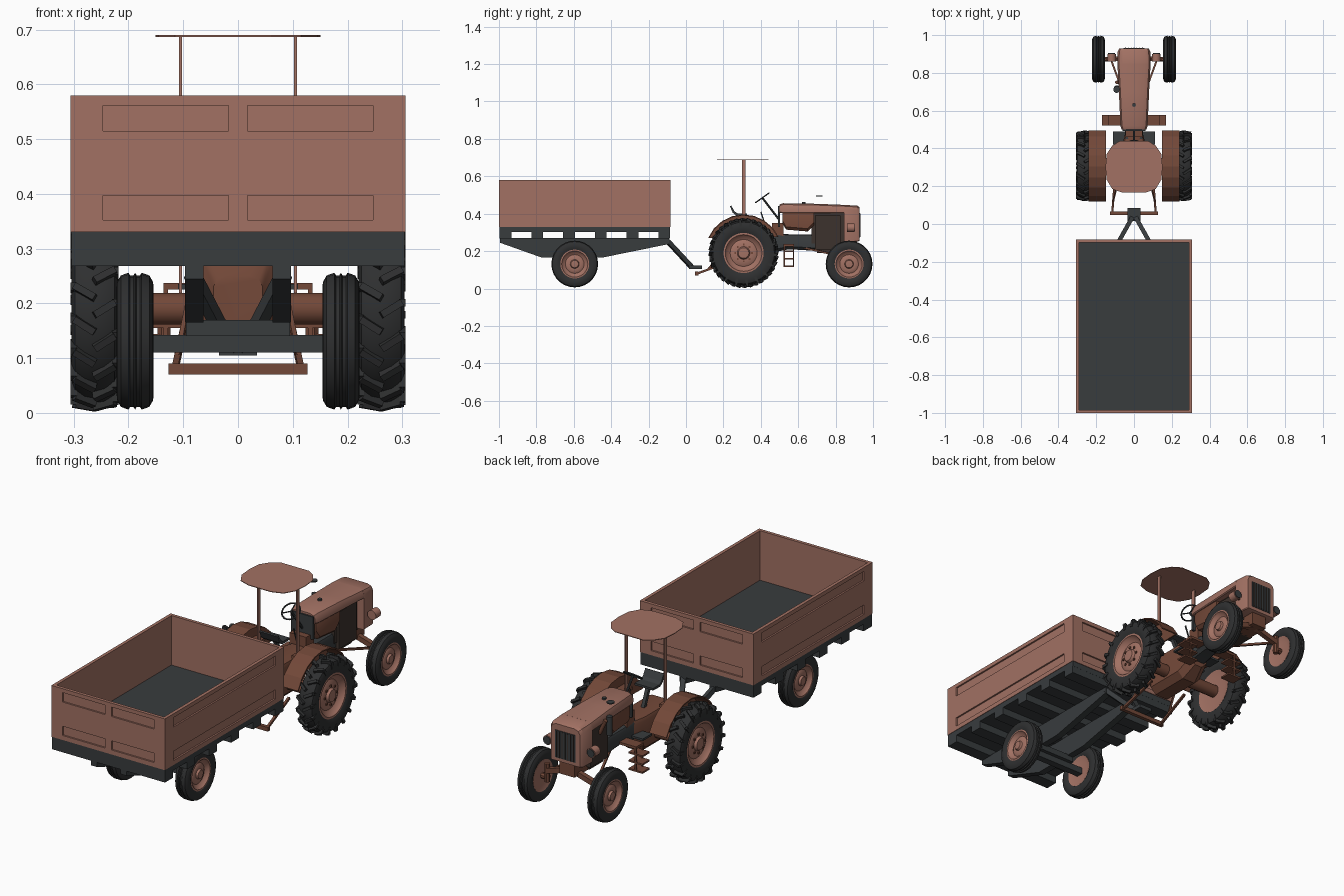
import bpy, bmesh, math
from mathutils import Matrix, Vector

if "Cube" in bpy.data.objects:
    bpy.data.objects.remove(bpy.data.objects["Cube"])


def material(name, rgb):
    m = bpy.data.materials.new(name)
    m.diffuse_color = (*rgb, 1)
    m.use_nodes = True
    m.node_tree.nodes["Principled BSDF"].inputs["Base Color"].default_value = m.diffuse_color
    return m


RED = material("faded_red", (0.36, 0.165, 0.125))
RUST = material("dark_rust", (0.17, 0.065, 0.04))
DARK = material("dark_grey", (0.04, 0.045, 0.048))
TYRE = material("rubber", (0.028, 0.029, 0.03))
ENGINE = material("engine_brown", (0.045, 0.032, 0.026))


def finish(name, bm, mat, smooth=None):
    bmesh.ops.remove_doubles(bm, verts=bm.verts, dist=1e-5)
    bmesh.ops.recalc_face_normals(bm, faces=bm.faces)
    me = bpy.data.meshes.new(name)
    bm.to_mesh(me)
    bm.free()
    me.materials.append(mat)
    ob = bpy.data.objects.new(name, me)
    bpy.context.collection.objects.link(ob)
    if smooth:
        bpy.ops.object.select_all(action='DESELECT')
        ob.select_set(True)
        bpy.context.view_layer.objects.active = ob
        bpy.ops.object.shade_smooth_by_angle(angle=math.radians(smooth))
    return ob


def add_box(bm, x0, x1, y0, y1, z0, z1):
    m = Matrix.Translation(((x0 + x1) / 2, (y0 + y1) / 2, (z0 + z1) / 2))
    bmesh.ops.create_cube(bm, size=1, matrix=m @ Matrix.Diagonal((abs(x1 - x0), y1 - y0, z1 - z0, 1)))


def boxes(name, mat, *dims):
    bm = bmesh.new()
    for d in dims:
        add_box(bm, *d)
    return finish(name, bm, mat)


def bar(name, a, b, r, mat, sides=4):
    """Square or round bar between two points."""
    a, b = Vector(a), Vector(b)
    bm = bmesh.new()
    m = Matrix.Translation((a + b) / 2) @ (b - a).to_track_quat('Z', 'Y').to_matrix().to_4x4()
    m = m @ Matrix.Rotation(math.pi / sides, 4, 'Z')
    bmesh.ops.create_cone(bm, cap_ends=True, segments=sides, radius1=r, radius2=r, depth=(b - a).length, matrix=m)
    return finish(name, bm, mat, 40 if sides > 6 else None)


def lathe(name, profile, centre, s, mat, seg=28):
    """Turn a closed (x, radius) profile around an axle; s mirrors it."""
    bm = bmesh.new()
    vs = [bm.verts.new((centre[0] + s * x, centre[1], centre[2] + r)) for x, r in profile]
    es = [bm.edges.new((vs[i - 1], vs[i])) for i in range(len(vs))]
    bmesh.ops.spin(bm, geom=vs + es, cent=centre, axis=(1, 0, 0), angle=math.tau, steps=seg, use_duplicate=False)
    return finish(name, bm, mat, 35)


def extrude_yz(name, pts, x0, x1, mat):
    bm = bmesh.new()
    f = bm.faces.new([bm.verts.new((x0, y, z)) for y, z in pts])
    g = bmesh.ops.extrude_face_region(bm, geom=[f])['geom']
    bmesh.ops.translate(bm, vec=(x1 - x0, 0, 0), verts=[v for v in g if isinstance(v, bmesh.types.BMVert)])
    return finish(name, bm, mat)


def loft(name, sections, mat, top=0.02, low=0.004):
    """Chamfered box sections (y, half width, z low, z high) joined along y."""
    bm = bmesh.new()
    rings = []
    for y, w, z0, z1 in sections:
        half = [(w - low, z0), (w, z0 + low), (w, z1 - top), (w - top * .35, z1 - top * .3), (w - top * 1.2, z1)]
        pts = half + [(-x, z) for x, z in reversed(half)]
        rings.append([bm.verts.new((x, y, z)) for x, z in pts])
    for a, b in zip(rings, rings[1:]):
        for i in range(len(a)):
            bm.faces.new((a[i - 1], a[i], b[i], b[i - 1]))
    bm.faces.new(rings[0])
    bm.faces.new(rings[-1])
    return finish(name, bm, mat, 30)


# --- Trailer bed: hollow box with recessed panels cut into every wall
X, Y0, Y1, T, D = 0.306, -1.0, -0.082, 0.016, 0.008
bed = boxes("trailer_bed", RED, (-X, X, Y0, Y1, 0.33, 0.58))
cut = bmesh.new()
add_box(cut, -X + T, X - T, Y0 + T, Y1 - T, 0.336, 0.7)
for z0, z1 in ((0.352, 0.397), (0.515, 0.561)):
    for s in (-1, 1):
        xs = sorted((s * (X - D), s * (X + .05)))
        add_box(cut, *xs, -0.935, -0.147, z0, z1)
        xs = sorted((s * 0.017, s * 0.247))
        add_box(cut, *xs, Y0 - .05, Y0 + D, z0, z1)
        add_box(cut, *xs, Y1 - D, Y1 + .05, z0, z1)
cutter = finish("panel_cutter", cut, DARK)
cutter.hide_render = True
mod = bed.modifiers.new("panels", 'BOOLEAN')
mod.operation, mod.solver, mod.object = 'DIFFERENCE', 'EXACT', cutter
bpy.context.view_layer.objects.active = bed
bpy.ops.object.modifier_apply(modifier=mod.name)
bpy.data.objects.remove(cutter)
boxes("trailer_floor", DARK, (-X + T, X - T, Y0 + T, Y1 - T, 0.332, 0.339))

# --- Trailer frame: deck, cross beams, tapered rails, axle, drawbar
boxes("trailer_deck", DARK, (-0.304, 0.304, Y0 + .003, Y1 - .003, 0.303, 0.331))
boxes("cross_beams", DARK, *[(-0.304, 0.304, y, y + 0.062, 0.268, 0.304) for y in
                             [Y0 + .004 + i * 0.1697 for i in range(6)]])
rail = [(-0.995, 0.27), (-0.995, 0.245), (-0.77, 0.165), (-0.45, 0.165), (-0.09, 0.238), (-0.09, 0.27)]
for s in (-1, 1):
    extrude_yz("trailer_rail", rail, s * 0.063, s * 0.097, DARK)
    bar("drawbar_arm", (s * 0.085, -0.1, 0.255), (s * 0.012, 0.03, 0.115), 0.016, DARK)
boxes("trailer_axle", DARK, (-0.17, 0.17, -0.612, -0.578, 0.11, 0.142), (-0.095, 0.095, -0.63, -0.56, 0.14, 0.17))
boxes("drawbar_coupling", DARK, (-0.035, 0.035, 0.015, 0.085, 0.105, 0.123))

# --- Small wheels: trailer and tractor front
tyre_s = [(-.026, .073), (-.034, .09), (-.033, .108), (-.026, .12), (-.012, .125), (-.009, .12), (-.003, .12),
          (0, .125), (.003, .12), (.009, .12), (.012, .125), (.026, .12), (.033, .108), (.034, .09), (.026, .073)]
rim_s = [(-.024, 0), (-.02, .05), (-.028, .076), (.028, .078), (.029, .07), (.02, .064), (.012, .05), (.018, .04),
         (.018, .024), (.028, .02), (.03, 0)]
for s in (-1, 1):
    for label, y, z in (("trailer", -0.595, 0.131), ("front", 0.872, 0.131)):
        c = (s * 0.188, y, z)
        lathe(label + "_tyre", tyre_s, c, s, TYRE)
        lathe(label + "_rim", rim_s, c, s, RED)

# --- Large rear wheels with chevron lugs
tyre_l = [(-.032, .103), (-.04, .12), (-.042, .148), (-.036, .165), (-.018, .173), (.018, .173), (.036, .165),
          (.042, .148), (.04, .12), (.032, .103)]
rim_l = [(-.03, 0), (-.026, .07), (-.034, .106), (.034, .108), (.035, .098), (.022, .09), (.012, .072), (.02, .055),
         (.02, .034), (.032, .028), (.034, 0)]
N = 18
for s in (-1, 1):
    c = Vector((s * 0.262, 0.308, 0.19))
    lathe("rear_tyre", tyre_l, c, s, TYRE, 32)
    lathe("rear_rim", rim_l, c, s, RED, 32)
    bm = bmesh.new()
    for i in range(2 * N):
        side = 1 if i % 2 else -1
        turn = Matrix.Translation(c) @ Matrix.Rotation(i * math.pi / N, 4, 'X')
        crown = Matrix.Translation((side * .018, 0, .174)) @ Matrix.Rotation(side * .55, 4, 'Z') \
            @ Matrix.Rotation(side * .15, 4, 'Y')
        bmesh.ops.create_cube(bm, size=1, matrix=turn @ crown @ Matrix.Diagonal((.044, .013, .02, 1)))
        edge = Matrix.Translation((side * .038, side * side * .011 * side * side, .158))
        bmesh.ops.create_cube(bm, size=1, matrix=turn @ edge @ Matrix.Diagonal((.012, .014, .034, 1)))
    finish("rear_tyre_lugs", bm, TYRE)
    bm = bmesh.new()
    for i in range(8):
        a = i * math.tau / 8
        m = Matrix.Translation(c + Vector((s * .021, .045 * math.cos(a), .045 * math.sin(a))))
        bmesh.ops.create_cube(bm, size=.009, matrix=m)
    finish("wheel_nuts", bm, RUST)

    # Fender: curved top sheet and inner plate
    arc = [(0.308 + r * math.cos(a), 0.19 + r * math.sin(a)) for r, rng in
           ((0.206, range(9)), (0.2, range(8, -1, -1))) for a in [math.radians(25 + 16.5 * i) for i in rng]]
    extrude_yz("fender_top", arc, s * 0.15, s * 0.24, RUST)
    extrude_yz("fender_inner_plate", arc[:9], s * 0.148, s * 0.155, RUST)
    boxes("fender_bracket", RUST, (*sorted((s * .1, s * .155)), .27, .35, .335, .35))

    # Canopy post
    x = s * 0.105
    boxes("canopy_post", RED, (x - .003, x + .003, 0.3, 0.319, 0.17, 0.688))
    # Hitch lower links
    bar("hitch_link", (s * 0.115, 0.06, 0.08), (s * 0.1, 0.25, 0.15), 0.008, RUST)
    bar("hitch_lift_rod", (s * 0.11, 0.12, 0.105), (s * 0.085, 0.22, 0.23), 0.006, RUST)
    # Steps
    x0, x1 = sorted((s * 0.095, s * 0.17))
    boxes("step_ladder", RUST, *[(x0, x1, 0.522, 0.578, z, z + .008) for z in (0.115, 0.155, 0.195)],
          *[(s * .132 - .004, s * .132 + .004, y, y + .006, 0.115, 0.235) for y in (0.522, 0.572)],
          (*sorted((s * .03, s * .136)), .522, .578, .225, .237))
    # Headlamp
    bar("headlamp", (s * 0.118, 0.86, 0.325), (s * 0.118, 0.9, 0.325), 0.023, RED, 16)
    bar("headlamp_lens", (s * 0.118, 0.898, 0.325), (s * 0.118, 0.904, 0.325), 0.019, DARK, 16)
    bar("headlamp_stay", (s * 0.08, 0.875, 0.32), (s * 0.118, 0.875, 0.32), 0.006, RUST)
    # Front axle half with kingpin
    bar("front_axle", (0, 0.875, 0.205), (s * 0.135, 0.875, 0.165), 0.017, RUST)
    bar("kingpin", (s * 0.135, 0.875, 0.11), (s * 0.135, 0.875, 0.2), 0.013, RUST, 8)
    bar("front_stub", (s * 0.13, 0.872, 0.131), (s * 0.18, 0.872, 0.131), 0.014, RUST, 8)
    bar("radius_rod", (s * 0.12, 0.865, 0.165), (s * 0.03, 0.62, 0.22), 0.007, RUST)
boxes("hitch_crossbar", RUST, (-0.127, 0.127, 0.048, 0.066, 0.07, 0.09))
bar("rear_axle_housing", (-0.24, 0.308, 0.19), (0.24, 0.308, 0.19), 0.03, RUST, 12)

# --- Tractor body
loft("gearbox", [(0.17, .045, .15, .25), (0.2, .065, .12, .3), (0.4, .065, .12, .3), (0.47, .05, .17, .3)], RUST, .02, .03)
loft("transmission", [(0.45, .05, .19, .3), (0.55, .045, .21, .29), (0.72, .045, .2, .29)], DARK, .015, .015)
boxes("floor_deck", DARK, (-0.11, 0.11, 0.42, 0.49, 0.225, 0.235))
boxes("engine_block", ENGINE, (-0.062, 0.062, 0.69, 0.825, 0.21, 0.39), (-0.05, 0.05, 0.67, 0.85, 0.24, 0.41),
      (-0.045, 0.045, 0.7, 0.81, 0.19, 0.22))
loft("fuel_tank", [(0.515, .06, .35, .41), (0.535, .068, .315, .41), (0.65, .07, .305, .41), (0.685, .07, .34, .41)], RUST, .01, .015)
loft("hood", [(0.5, .066, .405, .45), (0.52, .072, .403, .456), (0.7, .08, .403, .453), (0.85, .088, .403, .447)], RED, .024)
loft("radiator_shell", [(0.845, .088, .25, .447), (0.915, .086, .25, .443), (0.928, .078, .255, .435)], RED, .024)
boxes("grille", DARK, (-0.055, 0.055, 0.92, 0.931, 0.272, 0.405))
boxes("grille_bars", ENGINE, *[(x - .002, x + .002, .93, .934, .275, .402) for x in [-.045 + .015 * i for i in range(7)]])
boxes("front_bolster", RUST, (-0.04, 0.04, 0.8, 0.915, 0.19, 0.252))
boxes("dashboard", DARK, (-0.06, 0.06, 0.492, 0.503, 0.33, 0.44))
boxes("dash_support", RUST, (-0.045, 0.045, 0.46, 0.52, 0.28, 0.35))
bar("fuel_cap", (0, 0.63, 0.45), (0, 0.63, 0.462), 0.01, DARK, 10)

# --- Exhaust and air filter on the left side
bar("muffler", (-0.092, 0.72, 0.34), (-0.092, 0.72, 0.43), 0.014, DARK, 12)
bar("exhaust_pipe", (-0.06, 0.75, 0.35), (-0.092, 0.75, 0.42), 0.009, RUST, 10)
bar("exhaust_cap", (-0.092, 0.712, 0.492), (-0.092, 0.712, 0.497), 0.018, DARK, 12)

# --- Driver controls and seat
hub, axis = Vector((0, 0.408, 0.485)), Vector((0, -0.58, 0.81))
bar("steering_column", (0, 0.5, 0.365), hub, 0.006, DARK, 8)
bpy.ops.mesh.primitive_torus_add(location=hub, rotation=axis.to_track_quat('Z', 'Y').to_euler(), major_radius=0.043,
                                 minor_radius=0.004, major_segments=20, minor_segments=6)
ring = bpy.context.object
ring.name = "steering_wheel"
ring.data.materials.append(DARK)
side = axis.cross(Vector((1, 0, 0))).normalized()
for a in (90, 210, 330):
    a = math.radians(a)
    bar("steering_spoke", hub, hub + .043 * (math.cos(a) * Vector((1, 0, 0)) + math.sin(a) * side), 0.003, DARK)
bar("gear_lever", (0.02, 0.44, 0.29), (0.02, 0.4, 0.41), 0.004, DARK, 6)
seat = [(0.325, 0.392), (0.27, 0.39), (0.25, 0.405), (0.235, 0.44), (0.242, 0.443), (0.26, 0.412), (0.275, 0.402), (0.325, 0.402)]
extrude_yz("seat", seat, -0.05, 0.05, DARK)
bar("seat_support", (0, 0.33, 0.29), (0, 0.285, 0.395), 0.012, DARK)

# --- Canopy sheet
half = [(0.075, 0.44), (0.115, 0.415), (0.145, 0.37), (0.151, 0.3), (0.145, 0.235), (0.115, 0.185), (0.06, 0.166)]
bm = bmesh.new()
lo, hi = ([bm.verts.new((x, y, z)) for x, y in half + [(-x, y) for x, y in reversed(half)]] for z in (0.687, 0.69))
bm.faces.new(lo)
bm.faces.new(hi)
for i in range(len(lo)):
    bm.faces.new((lo[i - 1], lo[i], hi[i], hi[i - 1]))
finish("canopy", bm, RED)
